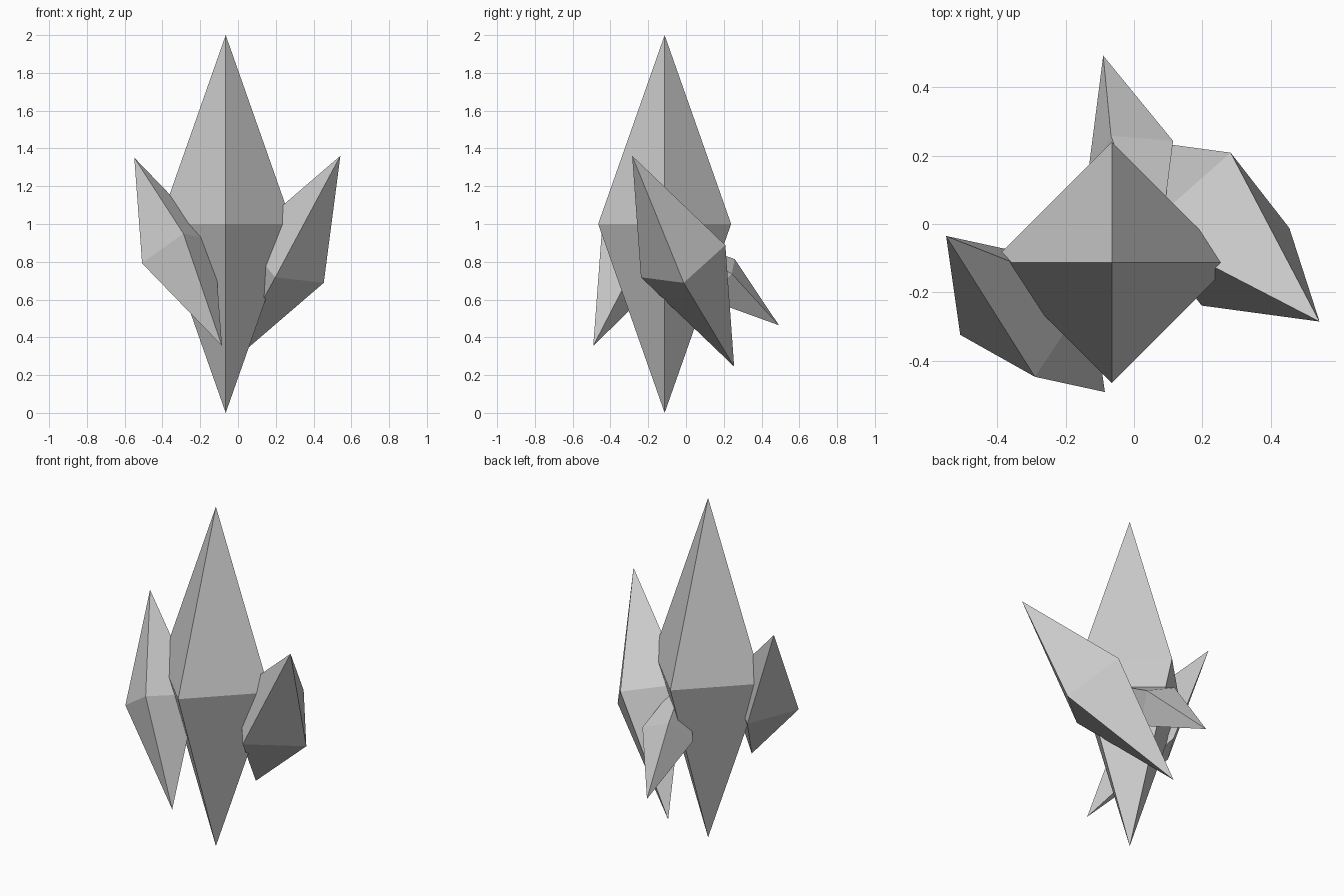
import bpy, bmesh
from mathutils import Vector

if "Cube" in bpy.data.objects:
    bpy.data.objects.remove(bpy.data.objects["Cube"])

RATIO = 0.352  # crystal radius relative to half length


def crystal(name, center, axis, ridge):
    """Four-sided double-pointed crystal: half axis vector, ridge points to one girdle corner."""
    c, a = Vector(center), Vector(axis)
    r = a.length * RATIO
    u = Vector(ridge)
    u = (u - u.project(a)).normalized() * r
    v = a.cross(u).normalized() * r
    bm = bmesh.new()
    for d in (a, u, v):
        for s in (1, -1):
            bm.verts.new(d * s)
    bmesh.ops.convex_hull(bm, input=bm.verts[:])
    bmesh.ops.recalc_face_normals(bm, faces=bm.faces[:])
    mesh = bpy.data.meshes.new(name)
    bm.to_mesh(mesh)
    bm.free()
    obj = bpy.data.objects.new(name, mesh)
    obj.location = c
    bpy.context.collection.objects.link(obj)
    return obj


# Tall upright crystal
crystal("main_crystal", (-0.065, -0.113, 1.0), (0, 0, 1.0), (1, 0, 0))
# Smaller tilted crystals growing out of it
crystal("right_crystal", (0.24, -0.015, 0.803), (0.302, -0.27, 0.558), (0.215, 0.003, -0.115))
crystal("left_crystal", (-0.317, -0.263, 0.853), (-0.232, 0.228, 0.498), (-0.198, -0.063, -0.063))
crystal("back_crystal", (-0.011, 0.187, 0.707), (-0.079, 0.305, -0.243), (-0.054, 0.068, 0.103))
